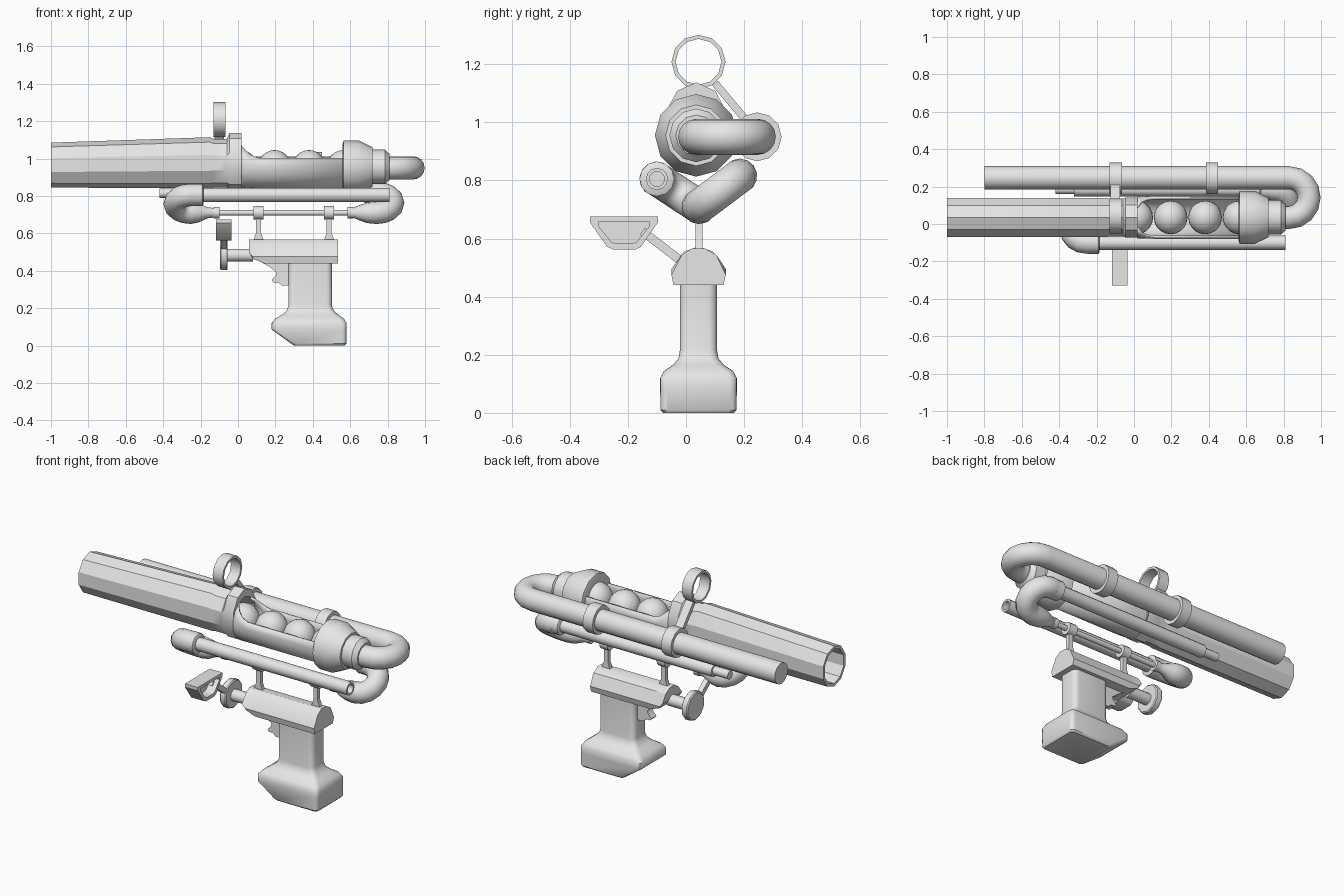
import bpy, bmesh, math
from mathutils import Vector

if "Cube" in bpy.data.objects:
    bpy.data.objects.remove(bpy.data.objects["Cube"])

grey = bpy.data.materials.new("grey")
grey.diffuse_color = (0.8, 0.8, 0.8, 1)
grey.use_nodes = True
grey.node_tree.nodes["Principled BSDF"].inputs["Base Color"].default_value = grey.diffuse_color
BY, BZ = 0.035, 0.955          # main barrel axis


def finish(name, bm, angle=40):
    bmesh.ops.recalc_face_normals(bm, faces=bm.faces)
    me = bpy.data.meshes.new(name)
    bm.to_mesh(me)
    bm.free()
    ob = bpy.data.objects.new(name, me)
    bpy.context.collection.objects.link(ob)
    me.materials.append(grey)
    bpy.ops.object.select_all(action='DESELECT')
    ob.select_set(True)
    bpy.context.view_layer.objects.active = ob
    bpy.ops.object.shade_smooth_by_angle(angle=math.radians(angle))
    return ob


def loft(name, rings, caps=True, closed=True, wrap=False, angle=40):
    bm = bmesh.new()
    vs = [[bm.verts.new(p) for p in r] for r in rings]
    n = len(rings[0])
    pairs = list(zip(vs, vs[1:])) + ([(vs[-1], vs[0])] if wrap else [])
    for a, b in pairs:
        for i in range(n if closed else n - 1):
            j = (i + 1) % n
            bm.faces.new((a[i], a[j], b[j], b[i]))
    if caps and not wrap:
        bm.faces.new(vs[0])
        bm.faces.new(vs[-1])
    return finish(name, bm, angle)


def circle(x, y, z, ry, rz, n):
    return [(x, y + ry * math.sin(2 * math.pi * i / n), z + rz * math.cos(2 * math.pi * i / n))
            for i in range(n)]


def lathe(name, prof, y, z, n=12, wrap=False, angle=40):
    return loft(name, [circle(x, y, z, r, r, n) for x, r in prof], wrap=wrap, angle=angle)


def band(name, x0, x1, y, z, r_out, r_in, n=12):
    return lathe(name, [(x0, r_in), (x0, r_out), (x1, r_out), (x1, r_in)], y, z, n, wrap=True, angle=32)


def prism(name, pts, axis, a, b):
    """Extrude a 2D outline along x (pts = y,z) or y (pts = x,z)."""
    def put(p, t):
        return (t, p[0], p[1]) if axis == 'x' else (p[0], t, p[1])
    return loft(name, [[put(p, t) for p in pts] for t in (a, b)], angle=32)


def strut(name, p, q, w, x0, x1):
    """Flat bar between two y,z points."""
    p, q = Vector(p), Vector(q)
    d = (q - p).normalized() * w / 2
    s = Vector((-d.y, d.x))
    return prism(name, [p + s, q + s, q - s, p - s], 'x', x0, x1)


def u_pipe(name, lead, a, b, xc, side, r, tail, n=14, seg=8):
    """U bend joining two pipes along x at y,z points a and b; lead/tail = (x, radius)."""
    a, b = Vector((0, *a)), Vector((0, *b))
    mid, half = (a + b) / 2, (a - b) / 2
    rad, e = half.length, half.normalized()
    ex = Vector((side, 0, 0))
    nrm = ex.cross(e)
    path = [(Vector((x, a.y, a.z)), e, q) for x, q in lead]
    for i in range(seg + 1):
        t = math.pi * i / seg
        o = e * math.cos(t) + ex * math.sin(t)
        path.append((mid + Vector((xc, 0, 0)) + o * rad, o, r))
    path += [(Vector((x, b.y, b.z)), -e, q) for x, q in tail]
    rings = [[c + q * (o * math.cos(2 * math.pi * i / n) + nrm * math.sin(2 * math.pi * i / n))
              for i in range(n)] for c, o, q in path]
    return loft(name, rings)


# Main barrel: hollow muzzle, slight upward taper, rear collar with open mouth
rows = [(-0.6, .965, .09, .1), (-1, .965, .093, .102), (-1, .965, .109, .12),
        (-.15, .977, .11, .137), (-.13, .975, .107, .13), (-.06, .975, .107, .13),
        (-.045, .985, .112, .152), (.02, .985, .112, .152), (.02, .97, .098, .12),
        (-.07, .965, .095, .11)]
loft("barrel", [circle(x, BY, z, ry, rz, 10) for x, z, ry, rz in rows], angle=30)

# Open tray holding the balls
arcs = []
for x, deg in ((.02, 150), (.04, 132), (.07, 117), (.11, 109), (.57, 109)):
    arcs.append([(x, BY + .108 * math.sin(t), .963 - .118 * math.cos(t))
                 for t in (math.radians(deg * (i / 6 - 1)) for i in range(13))])
tray = loft("ball_tray", arcs, caps=False, closed=False)
sol = tray.modifiers.new("wall", 'SOLIDIFY')
sol.thickness = 0.012
sol.offset = 0

for k in range(4):
    bm = bmesh.new()
    bmesh.ops.create_uvsphere(bm, u_segments=20, v_segments=12, radius=.09)
    bmesh.ops.translate(bm, verts=bm.verts, vec=(.012 + .184 * k, BY, .955))
    finish("ball", bm, 60)

# Breech flange and stepped neck
lathe("breech", [(.56, .125), (.565, .142), (.645, .142), (.72, .105), (.72, .092), (.785, .092),
                 (.81, .07), (.81, .05)], BY, BZ, 12, angle=32)

# Large return pipe with clamps
u_pipe("return_pipe", [(.78, .062)], (BY, .95), (.247, .95), .83, 1, .062, [(-.8, .062)], 16)
for x in (-.13, .385):
    band("pipe_clamp", x, x + .065, .245, .95, .084, .058)

# Ring sight and its strut
band("sight_ring", -.132, -.067, .043, 1.208, .093, .079)
strut("sight_strut", (.1, 1.135), (.2, 1.015), .026, -.125, -.075)

# Front pipe, its collar and lower bend
lathe("front_pipe", [(.6, .026), (.81, .026), (.81, .038), (-.22, .038)], -.1, .805)
lathe("front_collar", [(-.25, .05), (-.245, .06), (-.19, .06), (-.185, .05)], -.1, .805)
u_pipe("front_bend", [(-.22, .055)], (-.1, .805), (.045, .71), -.252, -1, .06,
       [(-.21, .052), (-.165, .03), (-.125, .025)])

# Rear pipe, its collar and lower bend
lathe("rear_pipe", [(-.42, .025), (-.32, .025), (-.32, .037), (.72, .037)], .185, .815)
lathe("rear_collar", [(.675, .048), (.68, .056), (.73, .056), (.735, .05)], .185, .815)
u_pipe("rear_bend", [(.72, .055)], (.185, .815), (.045, .71), .742, 1, .06,
       [(.69, .055), (.655, .043), (.61, .024)])

# Thin lower rod with end collars
lathe("lower_rod", [(-.13, .015), (.62, .015)], .045, .71)
for x in (-.13, .585):
    lathe("rod_collar", [(x, .031), (x + .03, .031)], .045, .71)

# Hangers between rod and receiver
for x, s in ((.11, 1), (.487, -1)):
    lathe("hanger_clamp", [(x - .026, .037), (x + .026, .037)], .045, .71)
    prism("hanger_stem", [(x - .014, .7), (x - .014, .6), (x - .032, .55), (x + .032, .55),
                          (x + .014, .6), (x + .014, .7)], 'y', .033, .057)

# Receiver body with faceted section, front underside lifted
sec = [(-.043, .44), (-.05, .475), (-.015, .533), (.02, .556), (.065, .556), (.105, .533),
       (.137, .475), (.128, .44)]
loft("receiver", [[(x, y, max(z + (.01 if z > .5 else 0), b)) for y, z in sec]
                  for x, b in ((.06, .495), (.08, .463), (.14, .44), (.535, .44))], angle=32)
prism("trigger", [(.07, .49), (.10, .46), (.17, .42), (.207, .39), (.2, .37), (.18, .35),
                  (.19, .338), (.215, .338), (.235, .32), (.29, .32), (.29, .46), (.2, .5)],
      'y', .02, .068)


# Grip flaring into a chunky base
def rounded_rect(z, x0, x1, h, r):
    pts = []
    for k, (cx, cy) in enumerate(((x1 - r, h - r), (x0 + r, h - r), (x0 + r, r - h), (x1 - r, r - h))):
        for i in range(5):
            t = math.pi / 2 * (k + i / 4)
            pts.append((cx + r * math.cos(t), .043 + cy + r * math.sin(t), z))
    return pts


levels = [(0, .3, .572, .122, .02), (.01, .285, .58, .131, .025), (.085, .18, .58, .132, .025),
          (.12, .18, .58, .132, .025), (.143, .198, .567, .12, .03), (.165, .235, .537, .088, .03),
          (.187, .26, .512, .069, .03), (.215, .27, .502, .064, .03), (.45, .27, .502, .064, .03)]
loft("grip", [rounded_rect(*v) for v in levels])

# Forward plunger rod with round end plate
lathe("plunger_rod", [(-.06, .034), (.08, .034)], .043, .483)
lathe("plunger_plate", [(-.096, .078), (-.09, .084), (-.06, .084), (-.055, .078)], .043, .488, 10)

# Offset cup on an arm
strut("cup_arm", (.0, .51), (-.15, .625), .03, -.09, -.06)
outer = [(-.33, .675), (-.097, .675), (-.097, .655), (-.155, .572), (-.175, .562), (-.25, .562),
         (-.272, .572), (-.33, .655)]
inner = [(-.213 + (y + .213) * .76, .622 + (z - .622) * .66) for y, z in outer]
loft("cup", [[(x, y, z) for y, z in pts]
             for x, pts in ((-.118, outer), (-.034, outer), (-.034, inner), (-.09, inner))], angle=32)
